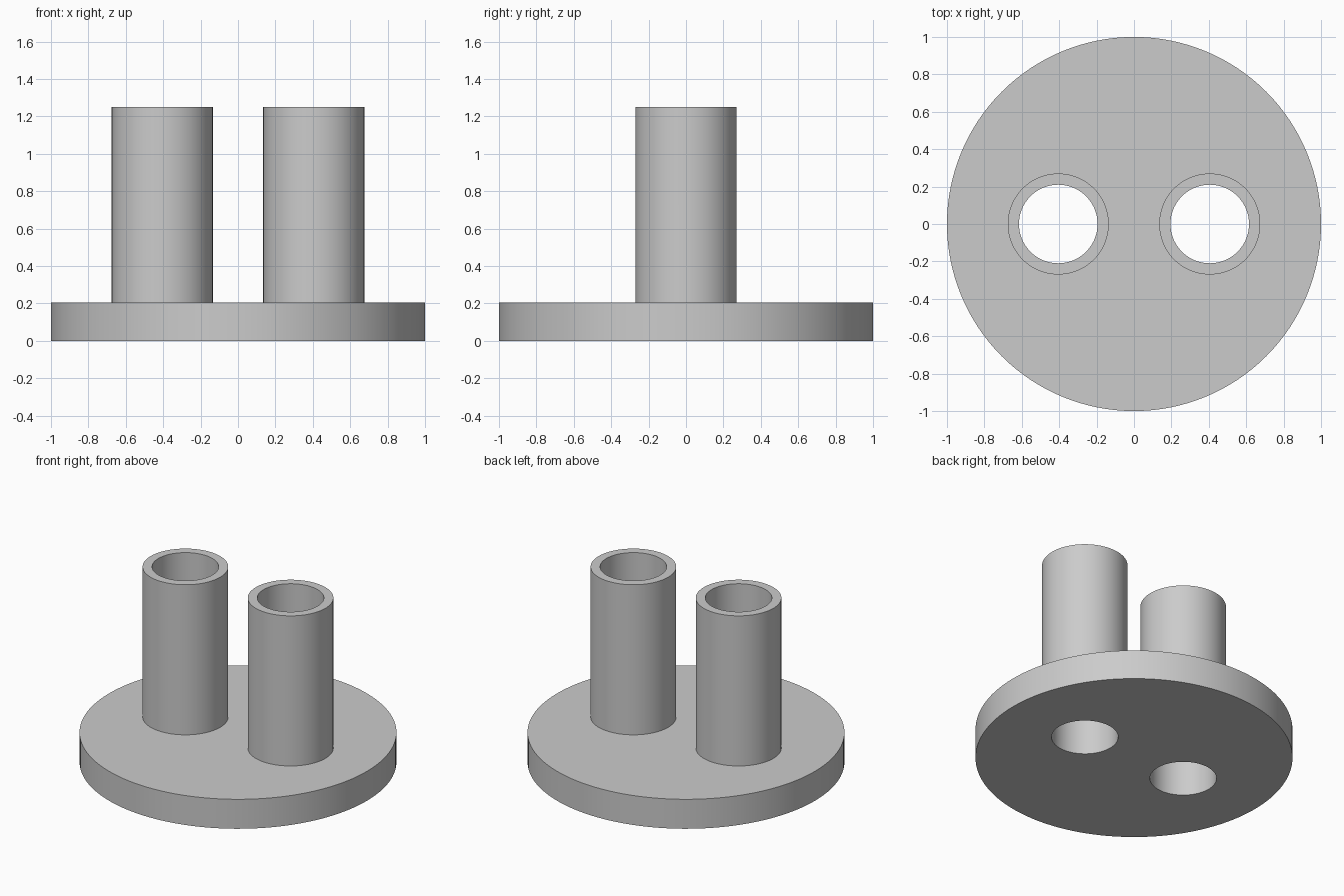
import bpy
import math

default_cube = bpy.data.objects.get("Cube")
if default_cube:
    bpy.data.objects.remove(default_cube, do_unlink=True)

PLATE_HEIGHT, TOTAL_HEIGHT = 0.205, 1.25
TUBE_X, OUTER_RADIUS, BORE_RADIUS = 0.405, 0.27, 0.21

grey = bpy.data.materials.new("plain_grey")
grey.use_nodes = True
colour = (0.6, 0.6, 0.6, 1)
grey.diffuse_color = colour
grey.node_tree.nodes["Principled BSDF"].inputs["Base Color"].default_value = colour


def cylinder(name, radius, bottom, top, x=0, sides=96):
    bpy.ops.mesh.primitive_cylinder_add(
        vertices=sides, radius=radius, depth=top - bottom,
        location=(x, 0, (bottom + top) / 2))
    obj = bpy.context.object
    obj.name = name
    obj.data.materials.append(grey)
    return obj


def combine(body, tool, operation):
    # Apply the boolean and discard the tool
    tool.hide_render = True
    mod = body.modifiers.new(tool.name, "BOOLEAN")
    mod.operation, mod.solver, mod.object = operation, "EXACT", tool
    bpy.context.view_layer.objects.active = body
    bpy.ops.object.modifier_apply(modifier=mod.name)
    bpy.data.objects.remove(tool, do_unlink=True)


# Round base plate
body = cylinder("base_plate_with_tubes", 1, 0, PLATE_HEIGHT, sides=128)

# Two upright tubes, bored right through the plate
for side, x in (("left", TUBE_X), ("right", -TUBE_X)):
    combine(body, cylinder(side + "_tube", OUTER_RADIUS, PLATE_HEIGHT / 2,
                           TOTAL_HEIGHT, x), "UNION")
    combine(body, cylinder(side + "_bore", BORE_RADIUS, -1, 2, x), "DIFFERENCE")

# Smooth walls with crisp rims
bpy.ops.object.select_all(action="DESELECT")
body.select_set(True)
bpy.context.view_layer.objects.active = body
bpy.ops.object.shade_smooth_by_angle(angle=math.radians(30))
